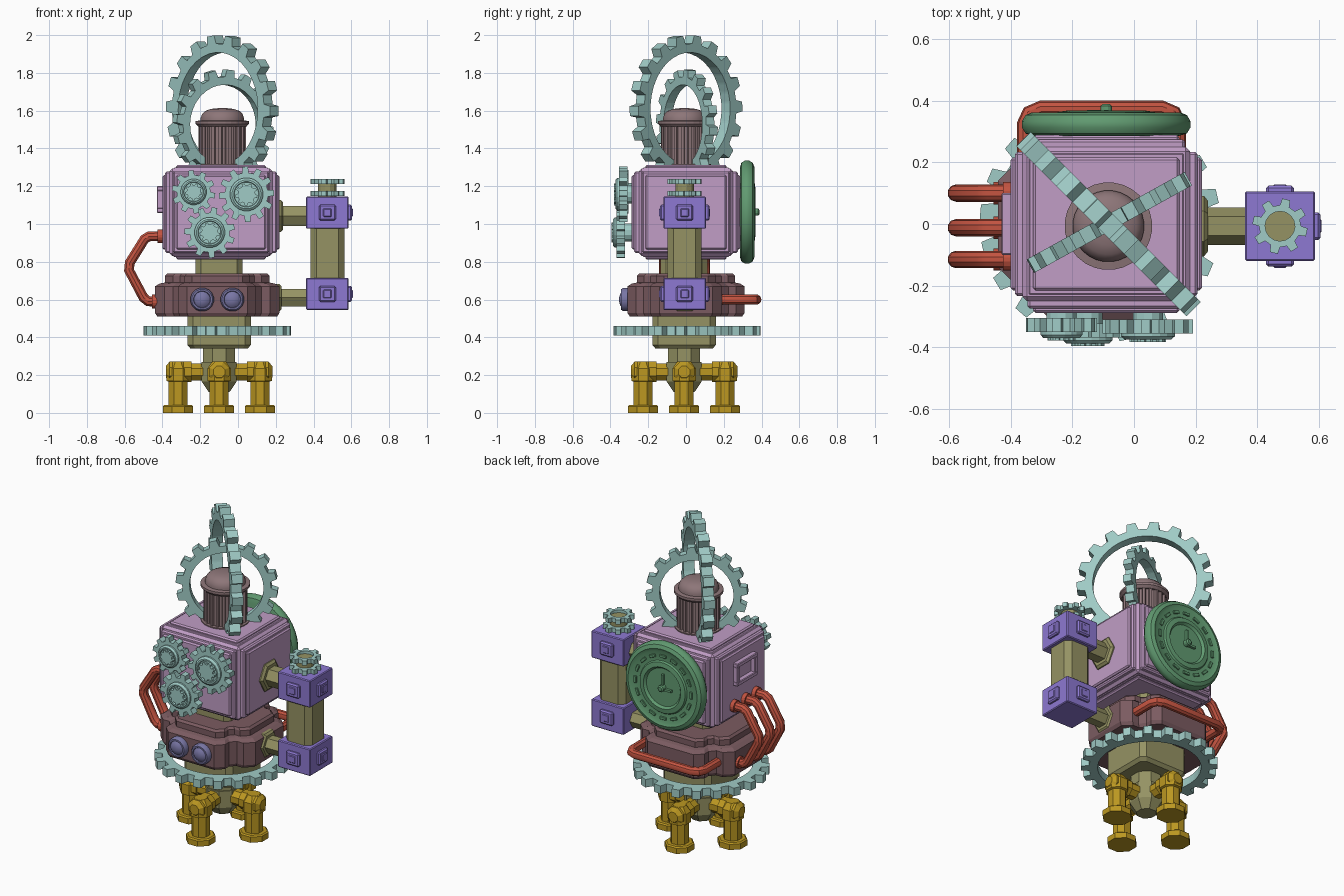
import bpy, bmesh
from math import pi, cos, sin, radians
from mathutils import Matrix, Vector

if "Cube" in bpy.data.objects:
    bpy.data.objects.remove(bpy.data.objects["Cube"])

COL = dict(teal=(.62, .79, .77), pink=(.75, .61, .77), purple=(.55, .47, .82), olive=(.58, .57, .39),
           brown=(.48, .36, .38), red=(.76, .33, .26), green=(.38, .60, .44), gold=(.73, .59, .15),
           dome=(.55, .46, .47), lens=(.47, .46, .64))
MATS = {}
for k, c in COL.items():
    MATS[k] = bpy.data.materials.new(k)
    MATS[k].diffuse_color = (*[v ** 2.2 for v in c], 1)

X90 = Matrix.Rotation(pi / 2, 4, 'X')     # local z -> -y
XM90 = Matrix.Rotation(-pi / 2, 4, 'X')   # local z -> +y
Y90 = Matrix.Rotation(pi / 2, 4, 'Y')     # local z -> +x


def RZ(a):
    return Matrix.Rotation(a, 4, 'Z')


def finish(name, bm, col, loc=(0, 0, 0), rot=None, smooth=False):
    bmesh.ops.recalc_face_normals(bm, faces=bm.faces)
    bmesh.ops.transform(bm, matrix=Matrix.Translation(loc) @ (rot or Matrix()), verts=bm.verts)
    me = bpy.data.meshes.new(name)
    bm.to_mesh(me)
    bm.free()
    me.materials.append(MATS[col])
    ob = bpy.data.objects.new(name, me)
    bpy.context.collection.objects.link(ob)
    if smooth:
        shade(ob)
    return ob


def select(ob):
    bpy.ops.object.select_all(action='DESELECT')
    ob.select_set(True)
    bpy.context.view_layer.objects.active = ob


def shade(ob):
    select(ob)
    bpy.ops.object.shade_smooth_by_angle(angle=radians(35))


def loft(name, rings, col, loc=(0, 0, 0), rot=None, closed=False, smooth=False):
    bm = bmesh.new()
    vs = [[bm.verts.new(p) for p in r] for r in rings]
    n = len(vs[0])
    for a, b in zip(vs, vs[1:] + vs[:1] if closed else vs[1:]):
        for i in range(n):
            j = (i + 1) % n
            bm.faces.new((a[i], a[j], b[j], b[i]))
    if not closed:
        bm.faces.new(vs[0])
        bm.faces.new(vs[-1])
    return finish(name, bm, col, loc, rot, smooth)


def lathe(name, prof, n, col, loc=(0, 0, 0), rot=None, smooth=False):
    k = 1 / cos(pi / n) if n < 12 else 1      # low side counts measured across flats
    rings = [[(r * k * cos((i + .5) * 2 * pi / n), r * k * sin((i + .5) * 2 * pi / n), h)
              for i in range(n)] for r, h in prof]
    return loft(name, rings, col, loc, rot, smooth=smooth)


def gear(name, tip, root, inner, thick, teeth, col, loc, rot=None, phase=0):
    prof = [(0, root), (.42, root), (.52, tip), (.90, tip)]
    pts = [((t + f) * 2 * pi / teeth + phase, r) for t in range(teeth) for f, r in prof]
    out = lambda z: [(r * cos(a), r * sin(a), z) for a, r in pts]
    inn = lambda z: [(inner * cos(a), inner * sin(a), z) for a, r in pts]
    h = thick / 2
    if inner:
        return loft(name, [out(-h), out(h), inn(h), inn(-h)], col, loc, rot, closed=True)
    return loft(name, [out(-h), out(h)], col, loc, rot)


def prism(name, poly, levels, col, loc):
    return loft(name, [[(x * s, y * s, z) for x, y in poly] for z, s in levels], col, loc)


def box(name, c, half, col, bevel=0, rot=None):
    bm = bmesh.new()
    bmesh.ops.create_cube(bm, size=2)
    bmesh.ops.scale(bm, vec=half, verts=bm.verts)
    if bevel:
        bmesh.ops.bevel(bm, geom=bm.edges[:], offset=bevel, segments=1, affect='EDGES', profile=.5)
    return finish(name, bm, col, c, rot)


def pipe(name, pts, r, col):
    cu = bpy.data.curves.new(name, 'CURVE')
    cu.dimensions, cu.bevel_depth, cu.bevel_resolution, cu.use_fill_caps = '3D', r, 3, True
    sp = cu.splines.new('POLY')
    sp.points.add(len(pts) - 1)
    for p, q in zip(sp.points, pts):
        p.co = (*q, 1)
    cu.materials.append(MATS[col])
    ob = bpy.data.objects.new(name, cu)
    bpy.context.collection.objects.link(ob)
    select(ob)
    bpy.ops.object.convert(target='MESH')
    shade(bpy.context.object)


def chamfered(h, c):
    return [(h, -h + c), (h, h - c), (h - c, h), (-h + c, h), (-h, h - c), (-h, -h + c), (-h + c, -h), (h - c, -h)]


CX, CY = -.10, -.01

# four pipe legs with flanged feet
for i in range(4):
    a = i * pi / 2
    p = (CX + .217 * cos(a), CY + .217 * sin(a), 0)
    lathe(f"leg_{i}", [(.08, 0), (.08, .035), (.072, .042), (.05, .042), (.05, .165), (.062, .17), (.062, .235),
                       (.036, .272)], 8, 'gold', p)
    lathe(f"leg_arm_{i}", [(.03, -.065), (.054, -.045), (.054, .07), (.045, .07), (.045, .16)], 8, 'gold',
          (p[0], p[1], .217), RZ(a + pi) @ Y90)

# central post, waist block and neck
lathe("post", [(.055, .11), (.092, .165), (.092, .27), (.085, .27), (.085, .36)], 8, 'olive', (CX, CY, 0))
prism("waist_block", chamfered(.168, .03), [(.34, .9), (.36, 1), (.52, 1)], 'olive', (CX, CY, 0))
prism("neck", chamfered(.125, .03), [(.70, 1), (.84, 1)], 'olive', (CX, CY, 0))

# horizontal ring gear
gear("waist_ring_gear", .39, .345, .295, .05, 20, 'teal', (-.11, .005, .435))

# plus-shaped lower housing
q = [(.33, .14), (.28, .19), (.235, .19), (.205, .225), (.205, .265), (.16, .31)]
plan = q + [(-x, y) for x, y in q[::-1]] + [(-x, -y) for x, y in q] + [(x, -y) for x, y in q[::-1]]
prism("lower_housing", plan, [(.51, .96), (.53, 1), (.67, 1), (.685, .92), (.69, .84), (.725, .84), (.738, .80)],
      'brown', (-.11, 0, 0))
for x in (-.19, -.03):
    lathe("lamp", [(.063, 0), (.063, .03), (.055, .042), (.046, .042), (.043, .036), (.03, .047), (.01, .052)], 16,
          'lens', (x, -.302, .60), X90, True)

# head box: a core with two stepped panels on every face
HC, core, ext = Vector((-.09, 0, 1.062)), (.272, .25, .232), (.31, .288, .25)
box("head_core", HC, core, 'pink', .015)
for ax in range(3):
    for t, (d, s) in enumerate(((.014, .017), (0, .035))):
        half = [ext[i] - d if i == ax else core[i] - s for i in range(3)]
        box(f"head_panel_{ax}_{t}", HC, half, 'pink', .008)

# left vent frame
for s in (-1, 1):
    box("vent_bar", (-.41, 0, 1.13 + s * .058), (.02, .10, .013), 'pink', .004)
    box("vent_post", (-.41, s * .087, 1.13), (.02, .013, .05), 'pink', .004)

# front gear train
for i, (x, z, r, y, n) in enumerate(((-.235, 1.17, .115, -.327, 10), (.045, 1.157, .147, -.332, 12),
                                     (-.15, .955, .135, -.345, 11))):
    gear(f"front_gear_{i}", r, r * .78, 0, .045, n, 'teal', (x, y, z), X90, i * .2)
    lathe(f"front_gear_axle_{i}", [(.05, 0), (.05, -y - .28)], 12, 'teal', (x, -.28, z), X90)
    lathe(f"front_gear_hub_{i}", [(r * .60, 0), (r * .60, .032), (r * .52, .042), (r * .46, .042), (r * .44, .03)],
          20, 'teal', (x, y, z), X90)
    gear(f"front_gear_core_{i}", r * .40, r * .32, 0, .05, 9, 'teal', (x, y - .025, z), X90)

# side tower with rods, end blocks, buttons and cap gears
TX, TY = .473, -.007
for z, r, x0 in ((1.042, .053, .20), (.61, .046, .19)):
    lathe("tower_rod", [(r, 0), (r, .40 - x0)], 6, 'olive', (x0, TY, z), Y90 @ RZ(0))
    lathe("rod_collar", [(r * 1.6, 0), (r * 1.6, .022), (r * 1.35, .034)], 6, 'olive', (x0 + .005, TY, z), Y90)
prism("tower_column", chamfered(.09, .032), [(.70, 1), (.99, 1)], 'olive', (TX, TY, 0))
for z in (.63, 1.06):
    box("tower_block", (TX, TY, z), (.113, .113, .085), 'purple', .005)
    for k in (-1, 0, 1):
        d = (cos(k * pi / 2), sin(k * pi / 2))
        c = (TX + .113 * d[0], TY + .113 * d[1], z)
        box("tower_button", c, (.018, .045, .042), 'purple', .008, RZ(k * pi / 2))
        box("button_centre", c, (.022, .022, .022), 'purple', .004, RZ(k * pi / 2))
lathe("tower_cap", [(.05, 1.14), (.05, 1.222)], 12, 'olive', (TX, TY, 0))
for z in (1.162, 1.225):
    gear("tower_cap_gear", .09, .068, .048, .028, 8, 'teal', (TX, TY, z))

# three bent pipes on the left
for y in (.10, -.012, -.115):
    pipe("side_pipe", [(-.36, y, .935), (-.47, y, .935), (-.495, y, .92), (-.573, y, .795), (-.577, y, .755),
                       (-.50, y, .61), (-.475, y, .59), (-.41, y, .59)], .028, 'red')
    lathe("pipe_collar_top", [(.037, 0), (.037, .03)], 16, 'red', (-.425, y, .935), Y90)
    lathe("pipe_collar_bottom", [(.037, 0), (.037, .03)], 16, 'red', (-.455, y, .59), Y90)

# pipe round the back
pipe("back_pipe", [(-.352, .15, .60), (-.352, .325, .60), (-.338, .358, .60), (-.30, .373, .60), (.09, .373, .60),
                   (.128, .358, .60), (.142, .325, .60), (.142, .15, .60)], .027, 'red')

# clock dial on the back
DX, DZ = -.09, 1.063
lathe("clock_dial", [(.235, 0), (.262, .008), (.274, .028), (.274, .048), (.262, .068), (.24, .077), (.222, .068),
                     (.165, .068), (.158, .078), (.13, .082), (.118, .068)], 40, 'green', (DX, .285, DZ), XM90, True)
lathe("clock_hub", [(.02, 0), (.02, .032), (.012, .038)], 12, 'green', (DX, .35, DZ), XM90)
box("clock_long_hand", (DX, .36, DZ + .042), (.007, .009, .042), 'green')
box("clock_short_hand", (DX - .03, .36, DZ - .008), (.032, .009, .007), 'green')
for i in range(16):
    a = i * pi / 8
    box("clock_tick", (DX + .194 * cos(a), .354, DZ + .194 * sin(a)), (.009, .007, .022), 'green', .002,
        Matrix.Rotation(-a, 4, 'Y'))

# fluted lantern and dome
LX, LY = -.083, -.007
gear("lantern_flutes", .126, .114, 0, .24, 20, 'dome', (LX, LY, 1.415))
lathe("lantern_foot", [(.14, 1.30), (.14, 1.318)], 24, 'dome', (LX, LY, 0))
lathe("lantern_rim", [(.128, 1.515), (.142, 1.53), (.142, 1.545), (.118, 1.548)], 28, 'dome', (LX, LY, 0))
lathe("lantern_dome", [(.116, 1.53), (.116, 1.56), (.108, 1.582), (.092, 1.598), (.062, 1.609), (.025, 1.613)], 28,
      'dome', (LX, LY, 0), None, True)

# crossed upright ring gears
gear("large_ring_gear", .39, .345, .298, .065, 18, 'teal', (-.083, 0, 1.61), RZ(-pi / 4) @ X90, radians(4))
gear("small_ring_gear", .293, .255, .212, .05, 16, 'teal', (-.08, .005, 1.525), RZ(radians(29)) @ X90)

for m in bpy.data.materials:
    if m.users and not m.is_grease_pencil:
        m.use_nodes = True
        m.node_tree.nodes["Principled BSDF"].inputs["Base Color"].default_value = m.diffuse_color
